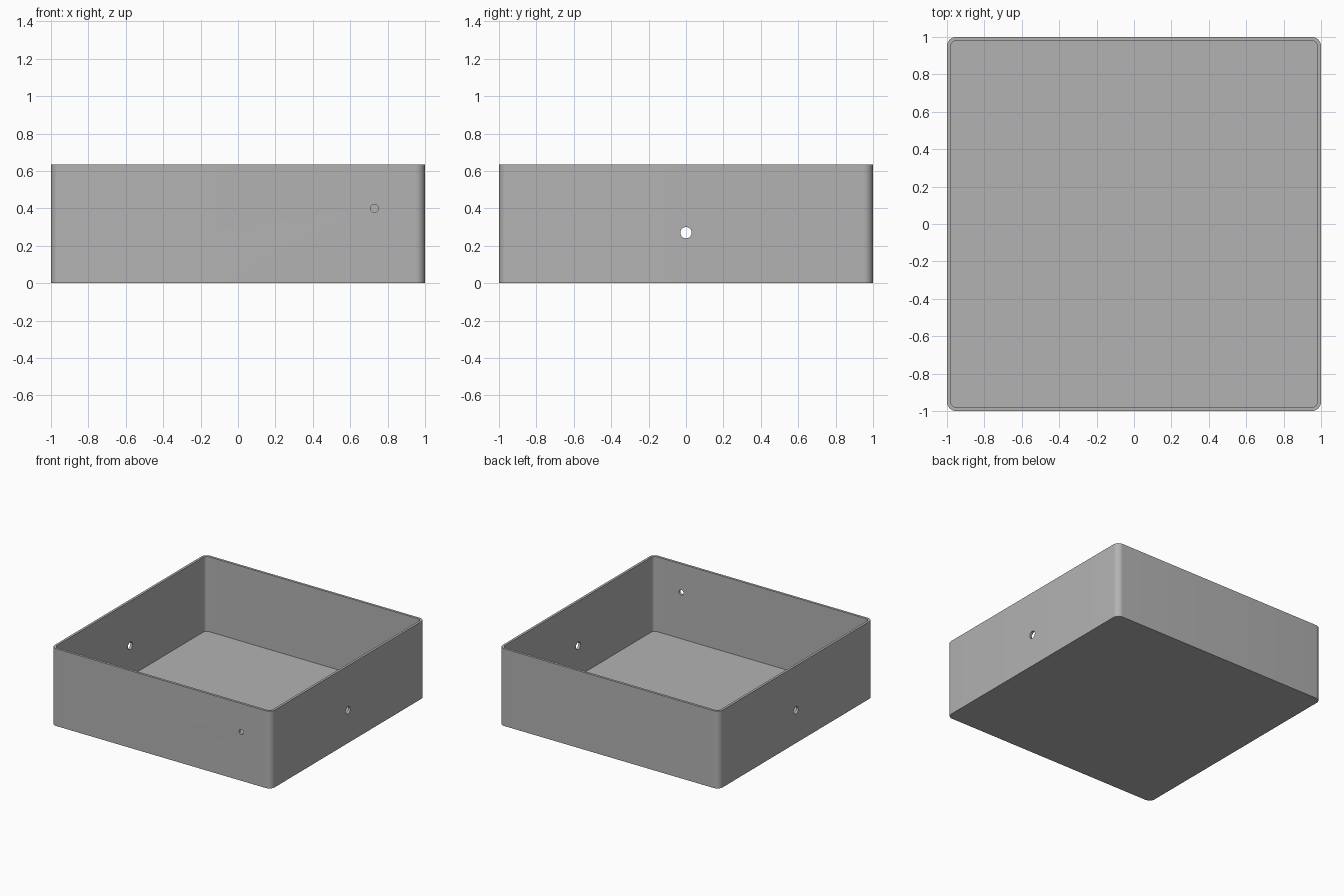
import bpy, bmesh, math

cube = bpy.data.objects.get("Cube")
if cube:
    bpy.data.objects.remove(cube, do_unlink=True)

HEIGHT, WALL, FLOOR, RADIUS = 0.635, 0.02, 0.02, 0.05

grey = bpy.data.materials.new("plain grey")
grey.use_nodes = True
colour = (0.45, 0.45, 0.45, 1)
grey.diffuse_color = colour
grey.node_tree.nodes["Principled BSDF"].inputs["Base Color"].default_value = colour


def rounded_square(half, radius, steps=10):
    """Outline of a square with rounded corners, anticlockwise."""
    points = []
    for corner in range(4):
        middle = math.radians(45 + 90 * corner)
        cx = math.copysign(half - radius, math.cos(middle))
        cy = math.copysign(half - radius, math.sin(middle))
        for i in range(steps + 1):
            a = math.radians(90 * (corner + i / steps))
            points.append((cx + radius * math.cos(a), cy + radius * math.sin(a)))
    return points


def ring(bm, outline, z):
    return [bm.verts.new((x, y, z)) for x, y in outline]


# Open tray: outer wall, rim, inner wall, floor and underside
outer = rounded_square(1, RADIUS)
inner = rounded_square(1 - WALL, RADIUS - WALL)
bm = bmesh.new()
rings = [ring(bm, outer, 0), ring(bm, outer, HEIGHT),
         ring(bm, inner, HEIGHT), ring(bm, inner, FLOOR)]
for low, high in zip(rings, rings[1:]):
    for i in range(len(low)):
        j = (i + 1) % len(low)
        bm.faces.new((low[i], low[j], high[j], high[i]))
bm.faces.new(rings[0][::-1])
bm.faces.new(rings[-1])
bmesh.ops.recalc_face_normals(bm, faces=bm.faces)
mesh = bpy.data.meshes.new("open_box")
bm.to_mesh(mesh)
bm.free()
mesh.materials.append(grey)
box = bpy.data.objects.new("open_box", mesh)
bpy.context.collection.objects.link(box)


def drill(name, location, rotation, radius, depth):
    """Cut a round hole through the box."""
    bpy.ops.mesh.primitive_cylinder_add(vertices=32, radius=radius, depth=depth,
                                        location=location, rotation=rotation)
    cutter = bpy.context.object
    cutter.name = name
    cutter.hide_render = True
    cutter.data.materials.append(grey)
    mod = box.modifiers.new(name, "BOOLEAN")
    mod.operation = "DIFFERENCE"
    mod.solver = "EXACT"
    mod.object = cutter
    bpy.context.view_layer.objects.active = box
    bpy.ops.object.modifier_apply(modifier=name)
    bpy.data.objects.remove(cutter, do_unlink=True)


# Holes in both sides, and a smaller one in the front
quarter = math.pi / 2
for side in (-1, 1):
    drill("side_hole", (side, 0, 0.27), (0, quarter, 0), 0.03, 0.2)
drill("front_hole", (0.73, -1, 0.4), (quarter, 0, 0), 0.021, 0.2)

# Smooth corners and holes, sharp rims
bpy.ops.object.select_all(action="DESELECT")
box.select_set(True)
bpy.context.view_layer.objects.active = box
bpy.ops.object.shade_smooth_by_angle(angle=math.radians(30))
